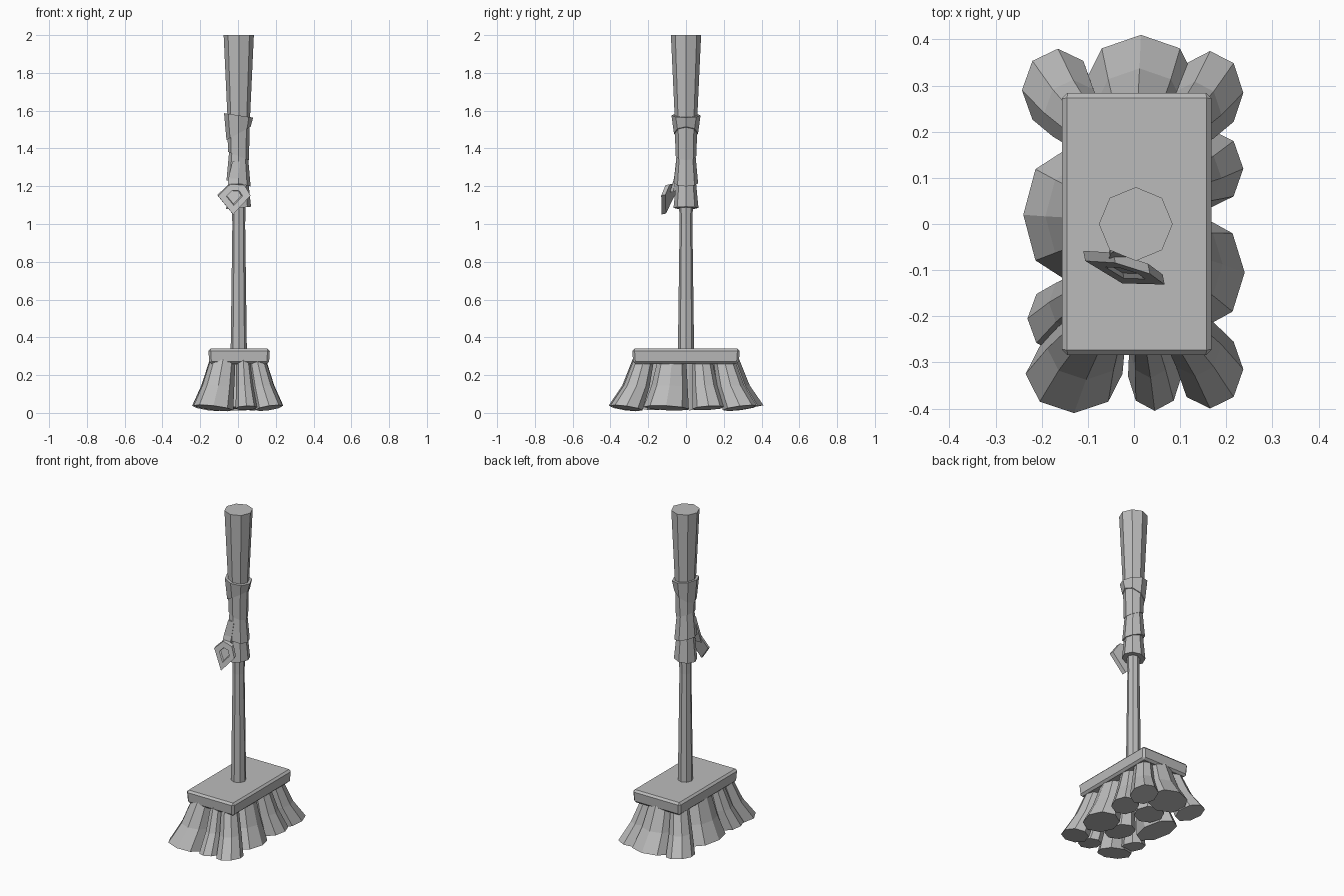
import bpy, bmesh
from math import cos, sin, pi
from mathutils import Vector

cube = bpy.data.objects.get("Cube")
if cube:
    bpy.data.objects.remove(cube, do_unlink=True)

grey = bpy.data.materials.new("plain_grey")
grey.use_nodes = True
colour = (0.5, 0.5, 0.5, 1)
grey.diffuse_color = colour
grey.node_tree.nodes["Principled BSDF"].inputs["Base Color"].default_value = colour


def finish(name, bm):
    bmesh.ops.recalc_face_normals(bm, faces=bm.faces)
    mesh = bpy.data.meshes.new(name)
    bm.to_mesh(mesh)
    bm.free()
    mesh.materials.append(grey)
    obj = bpy.data.objects.new(name, mesh)
    bpy.context.collection.objects.link(obj)
    return obj


def loft(name, rings):
    """Skin a stack of equal point rings and cap both ends."""
    bm = bmesh.new()
    loops = [[bm.verts.new(p) for p in ring] for ring in rings]
    n = len(loops[0])
    for a, b in zip(loops, loops[1:]):
        for i in range(n):
            j = (i + 1) % n
            bm.faces.new((a[i], a[j], b[j], b[i]))
    bm.faces.new(loops[0][::-1])
    bm.faces.new(loops[-1])
    return finish(name, bm)


def octagon(cx, cy, z, rx, ry, slope_x=0, slope_y=0):
    ring = []
    for i in range(8):
        dx, dy = rx * cos(i * pi / 4), ry * sin(i * pi / 4)
        ring.append((cx + dx, cy + dy, z + slope_x * dx + slope_y * dy))
    return ring


# Handle, thin below and flaring toward the top
loft("handle", [octagon(0.004, 0, z, r, r) for z, r in
                ((0.32, 0.043), (1.0, 0.034), (1.3, 0.042), (1.57, 0.06), (2, 0.08))])

# Cloth wrap: bands as (low z, low radius, low slope, high z, high radius, high slope)
bands = ((1.085, 0.066, 0.1, 1.22, 0.053, -0.1),
         (1.215, 0.064, -0.25, 1.37, 0.05, -0.3),
         (1.36, 0.055, -0.4, 1.5, 0.059, 0.5),
         (1.48, 0.064, 0.55, 1.575, 0.077, -0.15))
for i, (z0, r0, s0, z1, r1, s1) in enumerate(bands):
    loft(f"wrap_band_{i + 1}", [octagon(0.003, 0, z0, r0, r0, s0),
                                octagon(0.003, 0, z1, r1, r1, s1)])

# Bevelled brush block
bm = bmesh.new()
bmesh.ops.create_cube(bm, size=1)
for v in bm.verts:
    v.co = Vector((0.006 + v.co.x * 0.326, v.co.y * 0.57, 0.3 + v.co.z * 0.08))
    if v.co.z < 0.3:
        v.co.x *= 0.97
        v.co.y *= 0.98
block = finish("brush_block", bm)
bevel = block.modifiers.new("Bevel", "BEVEL")
bevel.width = 0.012
bevel.segments = 1

# Flared bristle clumps: foot centre and foot radii
clumps = ((-0.165, 0.29, 0.078, 0.09), (0.015, 0.31, 0.12, 0.1),
          (0.165, 0.285, 0.072, 0.09), (0.165, 0.12, 0.072, 0.085),
          (0.15, -0.105, 0.09, 0.12), (0.165, -0.315, 0.072, 0.085),
          (0.045, -0.33, 0.058, 0.075), (-0.13, -0.325, 0.105, 0.085),
          (-0.165, -0.205, 0.066, 0.075), (-0.15, 0.02, 0.09, 0.14),
          (0.0, 0.13, 0.085, 0.085), (0.0, -0.12, 0.075, 0.1))
for i, (x, y, rx, ry) in enumerate(clumps):
    sx, sy = x * 0.9, y * 0.45
    rings = [octagon(x, y, 0.026, rx, ry, sx, sy),
             octagon(x * 0.8, y * 0.83, 0.14, rx * 0.8, ry * 0.8, sx * 0.5, sy * 0.5),
             octagon(x * 0.6, y * 0.7, 0.29, rx * 0.62, ry * 0.62)]
    loft(f"bristle_clump_{i + 1}", rings)

# Hanging five-sided tag with a raised rim and a recessed centre
outline = ((-0.11, 1.153), (-0.045, 1.215), (0.03, 1.21), (0.062, 1.155), (-0.03, 1.055))
mid_x, mid_z = -0.023, 1.15


def tag_ring(scale, depth):
    ring = []
    for x, z in outline:
        x, z = mid_x + (x - mid_x) * scale, mid_z + (z - mid_z) * scale
        y = -0.085 - 0.3 * (x - mid_x) + 0.25 * (z - mid_z)
        ring.append((x + 0.2 * depth, y - depth, z - 0.2 * depth))
    return ring


loft("tag", [tag_ring(1, 0), tag_ring(1, 0.022), tag_ring(0.5, 0.022),
             tag_ring(0.44, 0.012), tag_ring(0.25, 0.012)])

# Cloth strap from the wrap down to the tag
loft("tag_strap", [[(x - w, y - 0.008, z), (x + w, y - 0.008, z),
                    (x + w, y + 0.008, z), (x - w, y + 0.008, z)]
                   for x, y, z, w in ((-0.01, -0.045, 1.33, 0.02),
                                      (-0.025, -0.056, 1.24, 0.026),
                                      (-0.03, -0.076, 1.17, 0.026))])
